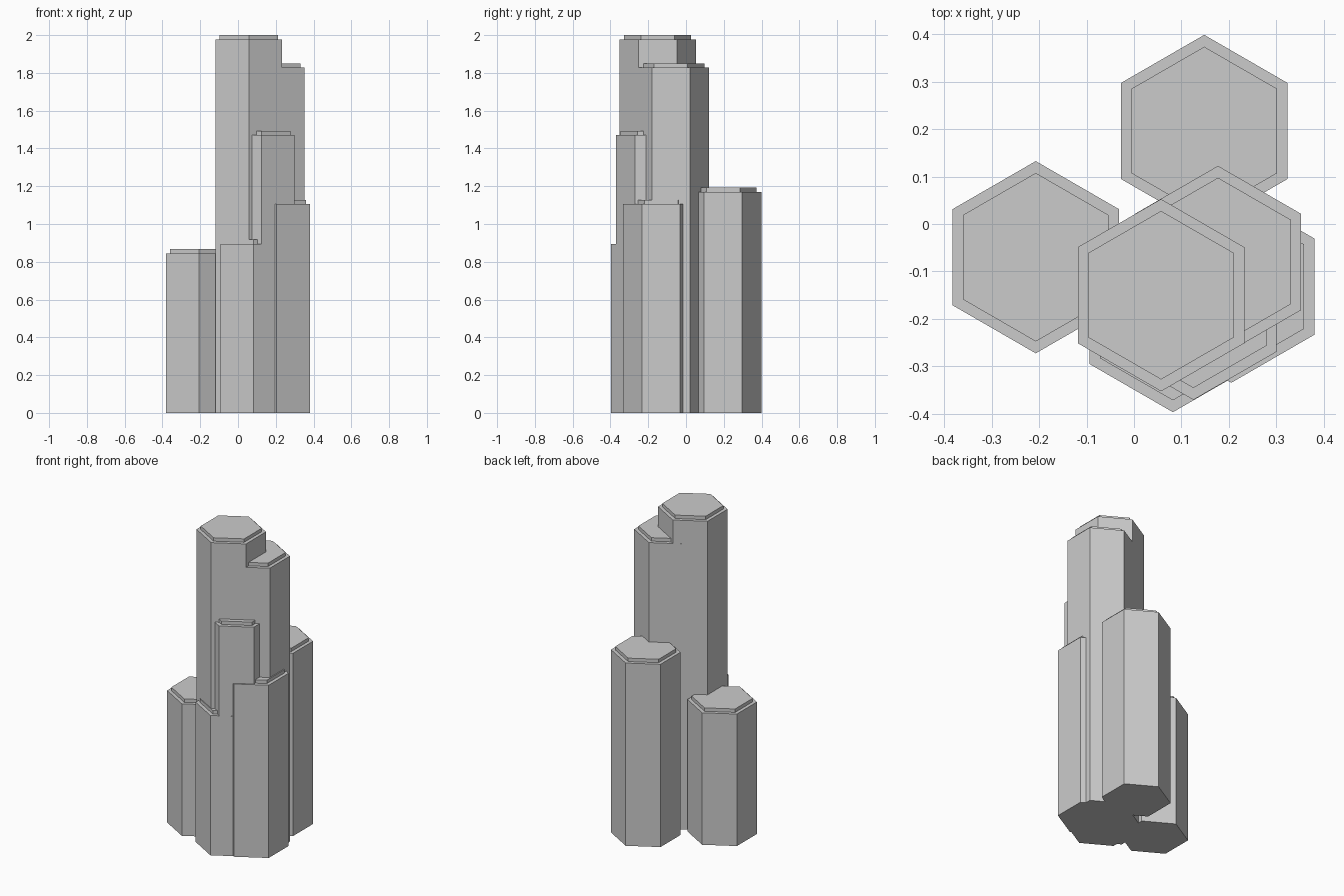
import bpy, bmesh
from math import sin, cos, pi

if "Cube" in bpy.data.objects:
    bpy.data.objects.remove(bpy.data.objects["Cube"])

R, CAP_R, CAP_H = 0.2025, 0.1775, 0.022


def basalt_column(name, x, y, top):
    """Six-sided column with a slightly inset stepped cap."""
    bm = bmesh.new()
    profile = [(R, 0), (R, top - CAP_H), (CAP_R, top - CAP_H), (CAP_R, top)]
    rings = []
    for r, z in profile:
        angles = [pi / 2 + i * pi / 3 for i in range(6)]
        rings.append([bm.verts.new((r * cos(a), r * sin(a), z)) for a in angles])
    for lo, hi in zip(rings, rings[1:]):
        for i in range(6):
            j = (i + 1) % 6
            bm.faces.new((lo[i], lo[j], hi[j], hi[i]))
    bm.faces.new(rings[0][::-1])
    bm.faces.new(rings[-1])
    mesh = bpy.data.meshes.new(name)
    bm.to_mesh(mesh)
    bm.free()
    obj = bpy.data.objects.new(name, mesh)
    obj.location = (x, y, 0)
    bpy.context.collection.objects.link(obj)


# Cluster of overlapping columns: name, centre x, centre y, total height
for column in [
    ("tallest_column", 0.057, -0.150, 2.0),
    ("tall_right_column", 0.177, -0.080, 1.85),
    ("middle_column", 0.125, -0.168, 1.492),
    ("back_column", 0.148, 0.196, 1.192),
    ("right_column", 0.205, -0.132, 1.128),
    ("front_column", 0.082, -0.194, 0.917),
    ("left_column", -0.207, -0.070, 0.867),
]:
    basalt_column(*column)
